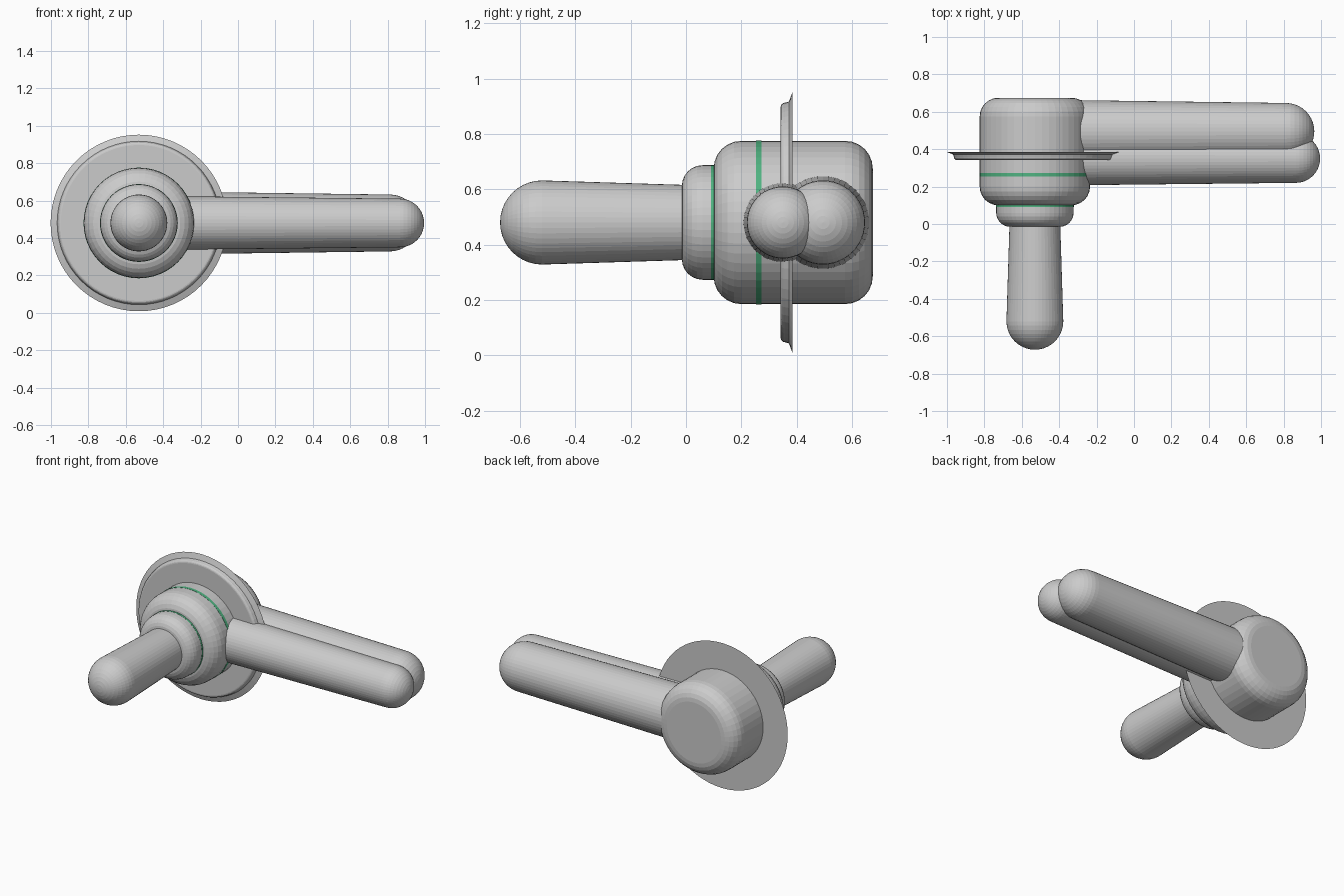
import bpy, bmesh, math
from mathutils import Matrix, Vector

cube = bpy.data.objects.get("Cube")
if cube:
    bpy.data.objects.remove(cube, do_unlink=True)

AX, AZ = -0.53, 0.48      # shared axis of the round parts


def material(name, colour):
    m = bpy.data.materials.new(name)
    m.use_nodes = True
    m.diffuse_color = colour
    m.node_tree.nodes["Principled BSDF"].inputs["Base Color"].default_value = colour
    return m


grey = material("satin_grey", (0.6, 0.6, 0.6, 1))
green = material("seal_green", (0.08, 0.45, 0.22, 1))


def arc(r, y, radius, start, end, steps):
    """Points of a rounded corner, as (radius, distance along the axis)."""
    out = []
    for i in range(steps + 1):
        a = math.radians(start + (end - start) * i / steps)
        out.append((r + radius * math.cos(a), y + radius * math.sin(a)))
    return out


def lathe(name, profile, mat, origin, direction, sides=48):
    """Turn a (radius, distance) profile around a direction from origin."""
    bm = bmesh.new()
    verts = [bm.verts.new((r, 0, d)) for r, d in profile]
    edges = [bm.edges.new(pair) for pair in zip(verts, verts[1:])]
    bmesh.ops.spin(bm, geom=verts + edges, cent=(0, 0, 0), axis=(0, 0, 1),
                   angle=math.tau, steps=sides, use_duplicate=False)
    bmesh.ops.remove_doubles(bm, verts=bm.verts, dist=0.0002)
    turn = Vector(direction).to_track_quat('Z', 'Y').to_matrix().to_4x4()
    bm.transform(Matrix.Translation(origin) @ turn)
    bmesh.ops.recalc_face_normals(bm, faces=bm.faces)
    mesh = bpy.data.meshes.new(name)
    bm.to_mesh(mesh)
    bm.free()
    mesh.materials.append(mat)
    obj = bpy.data.objects.new(name, mesh)
    bpy.context.collection.objects.link(obj)
    return obj


def bar(name, origin, direction, length, r0, r1):
    """Tapered round bar with a domed tip."""
    profile = [(0, 0), (r0, 0)] + arc(0, length, r1, 0, 90, 10)
    return lathe(name, profile, grey, origin, direction)


centre, back = (AX, 0, AZ), (0, 1, 0)

# Valve body and stepped collar
lathe("valve_body", [(0, 0.1)] + arc(0.195, 0.2, 0.1, -90, 0, 6)
      + arc(0.195, 0.575, 0.1, 0, 90, 6) + [(0, 0.675)], grey, centre, back)
lathe("collar", [(0, -0.015)] + arc(0.132, 0.06, 0.075, -90, 0, 6)
      + [(0.207, 0.13), (0, 0.13)], grey, centre, back)

# Thin coloured seal rings
for name, r, y0, y1 in (("collar_seal", 0.207, 0.09, 0.105),
                        ("body_seal", 0.295, 0.253, 0.273)):
    lathe(name, [(r - 0.005, y0), (r + 0.001, y0), (r + 0.001, y1),
                 (r - 0.005, y1), (r - 0.005, y0)], green, centre, back)

# Wall plate with a rounded face and thin flared rim
lathe("wall_plate", [(0, 0.342)] + arc(0.417, 0.358, 0.016, -90, 0, 4)
      + [(0.437, 0.372), (0.472, 0.385), (0, 0.385)], grey, centre, back, 64)

# Handle and the two side bars
bar("handle", (AX, 0.02, AZ), (0, -1, 0), 0.54, 0.135, 0.152)
bar("front_side_bar", (AX, 0.35, AZ), (1, 0, 0), 1.395, 0.145, 0.13)
bar("rear_side_bar", (AX, 0.495, AZ), (1, 0, 0), 1.342, 0.17, 0.152)
